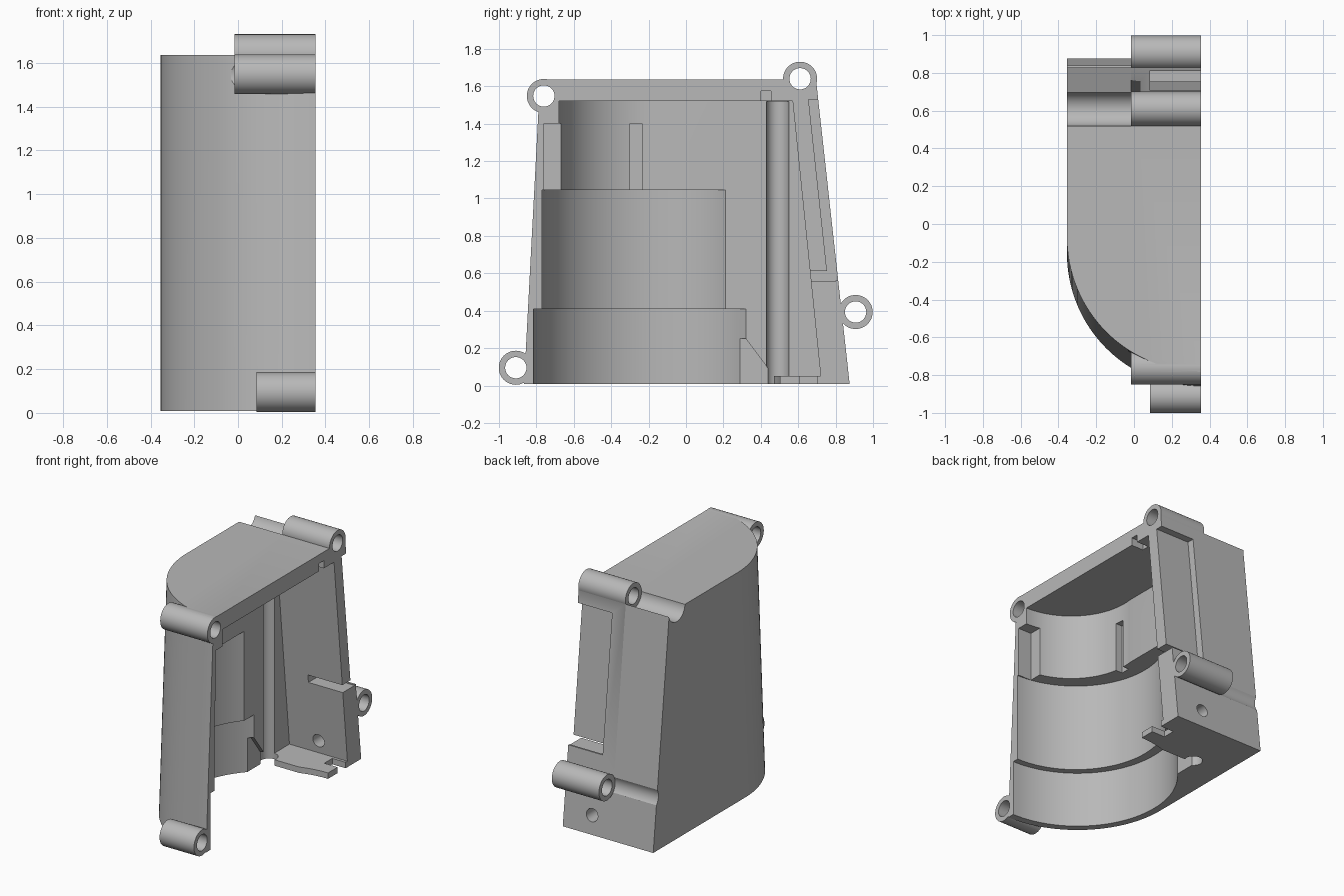
import bpy, bmesh, math
from mathutils import Matrix

cube = bpy.data.objects.get("Cube")
if cube:
    bpy.data.objects.remove(cube, do_unlink=True)

grey = bpy.data.materials.new("plain grey")
grey.use_nodes = True
colour = (0.48, 0.48, 0.48, 1)
grey.diffuse_color = colour
grey.node_tree.nodes["Principled BSDF"].inputs["Base Color"].default_value = colour

OPEN = 0.355           # open side of the half housing
OUT = OPEN + 0.1       # cutters reach past the open side


def make(name, bm):
    bmesh.ops.recalc_face_normals(bm, faces=bm.faces)
    mesh = bpy.data.meshes.new(name)
    bm.to_mesh(mesh)
    bm.free()
    mesh.materials.append(grey)
    ob = bpy.data.objects.new(name, mesh)
    bpy.context.collection.objects.link(ob)
    return ob


def loft(name, ring_a, ring_b):
    bm = bmesh.new()
    a = [bm.verts.new(p) for p in ring_a]
    b = [bm.verts.new(p) for p in ring_b]
    bm.faces.new(a)
    bm.faces.new(b)
    for i in range(len(a)):
        j = (i + 1) % len(a)
        bm.faces.new((a[i], a[j], b[j], b[i]))
    return make(name, bm)


def prism(name, x0, x1, outline):
    return loft(name, [(x0, y, z) for y, z in outline], [(x1, y, z) for y, z in outline])


def box(name, x0, x1, y0, y1, z0, z1):
    return prism(name, x0, x1, [(y0, z0), (y1, z0), (y1, z1), (y0, z1)])


def rod(name, axis, centre, radius, start, end, sides=48):
    bm = bmesh.new()
    bmesh.ops.create_cone(bm, cap_ends=True, segments=sides, radius1=radius,
                          radius2=radius, depth=end - start)
    mid = (start + end) / 2
    u, v = centre
    if axis == "X":
        m = Matrix.Translation((mid, u, v)) @ Matrix.Rotation(math.pi / 2, 4, "Y")
    elif axis == "Y":
        m = Matrix.Translation((u, mid, v)) @ Matrix.Rotation(math.pi / 2, 4, "X")
    else:
        m = Matrix.Translation((u, v, mid))
    bmesh.ops.transform(bm, matrix=m, verts=bm.verts)
    return make(name, bm)


def combine(tool, operation="DIFFERENCE"):
    mod = body.modifiers.new("cut", "BOOLEAN")
    mod.operation = operation
    mod.solver = "EXACT"
    mod.object = tool
    bpy.context.view_layer.objects.active = body
    bpy.ops.object.modifier_apply(modifier=mod.name)
    bpy.data.objects.remove(tool, do_unlink=True)


# Outer block: rounded front in plan, leaning front and back
def plan(front, back, z, radius=0.71, steps=32):
    arc = [(OPEN - radius * math.sin(t), front + radius - radius * math.cos(t), z)
           for t in (i * math.pi / 2 / steps for i in range(steps + 1))]
    return arc + [(-OPEN, back, z), (OPEN, back, z)]


body = loft("housing_half", plan(-0.866, 0.875, 0.008), plan(-0.78, 0.695, 1.637))

# Screw bosses, with access channels behind them
bosses = [(-0.91, 0.095, 0.085), (-0.76, 1.548, -0.015),
          (0.61, 1.64, -0.015), (0.907, 0.393, -0.015)]
for y, z, start in bosses:
    if start < 0:
        combine(rod("channel", "X", (y, z), 0.091, -0.6, start))
for y, z, start in bosses:
    combine(rod("boss", "X", (y, z), 0.091, start, OPEN), "UNION")

# Main chamber with sloping back wall
combine(prism("chamber", -0.1, OUT, [(-0.2, 1.52), (0.57, 1.52), (0.72, 0.05), (-0.2, 0.05)]))

# Three stepped bores: centre, radius, bottom, top
for cy, r, z0, z1 in [(-0.221, 0.459, 0.3, 1.52), (-0.174, 0.596, 0.2, 1.045),
                      (-0.156, 0.659, -0.1, 0.41)]:
    combine(rod("bore", "Z", (OPEN, cy), r, z0, z1, 96))

# Vertical groove, and sloped relief beside the bore
combine(rod("groove", "Z", (-0.1, 0.49), 0.06, -0.1, 1.519, 32))
combine(prism("relief", -0.13, OUT, [(0.2, 0.25), (0.32, 0.25), (0.47, 0.05), (0.47, -0.1), (0.2, -0.1)]))

# Recessed back panel, slit below it and floor and ceiling notches
combine(prism("panel", 0.085, OUT, [(0.655, 1.53), (0.755, 0.6), (0.755, 0.56), (1.1, 0.575), (1.1, 1.53)]))
combine(box("slit", 0.085, OUT, 0.6, 0.8, 0.557, 0.612))
combine(box("floor_notch", 0.25, OUT, 0.61, 0.7, -0.1, 0.1))
combine(box("ceiling_notch", 0.26, OUT, 0.4, 0.455, 1.45, 1.575))

# Slots for a plate in the upper bore
combine(box("rim_slot", 0.25, OUT, -0.76, -0.6, 1.03, 1.4))
combine(box("deep_slot", -0.15, 0.0, -0.3, -0.235, 1.03, 1.4))

# Screw holes and cable hole
for y, z, start in bosses:
    combine(rod("hole", "X", (y, z), 0.057, start - 0.1, OUT, 32))
combine(rod("cable_hole", "Y", (0.135, 0.14), 0.045, 0.6, 1.1, 32))

# Shading
bpy.ops.object.select_all(action="DESELECT")
body.select_set(True)
bpy.context.view_layer.objects.active = body
bpy.ops.object.shade_smooth_by_angle(angle=math.radians(30))
